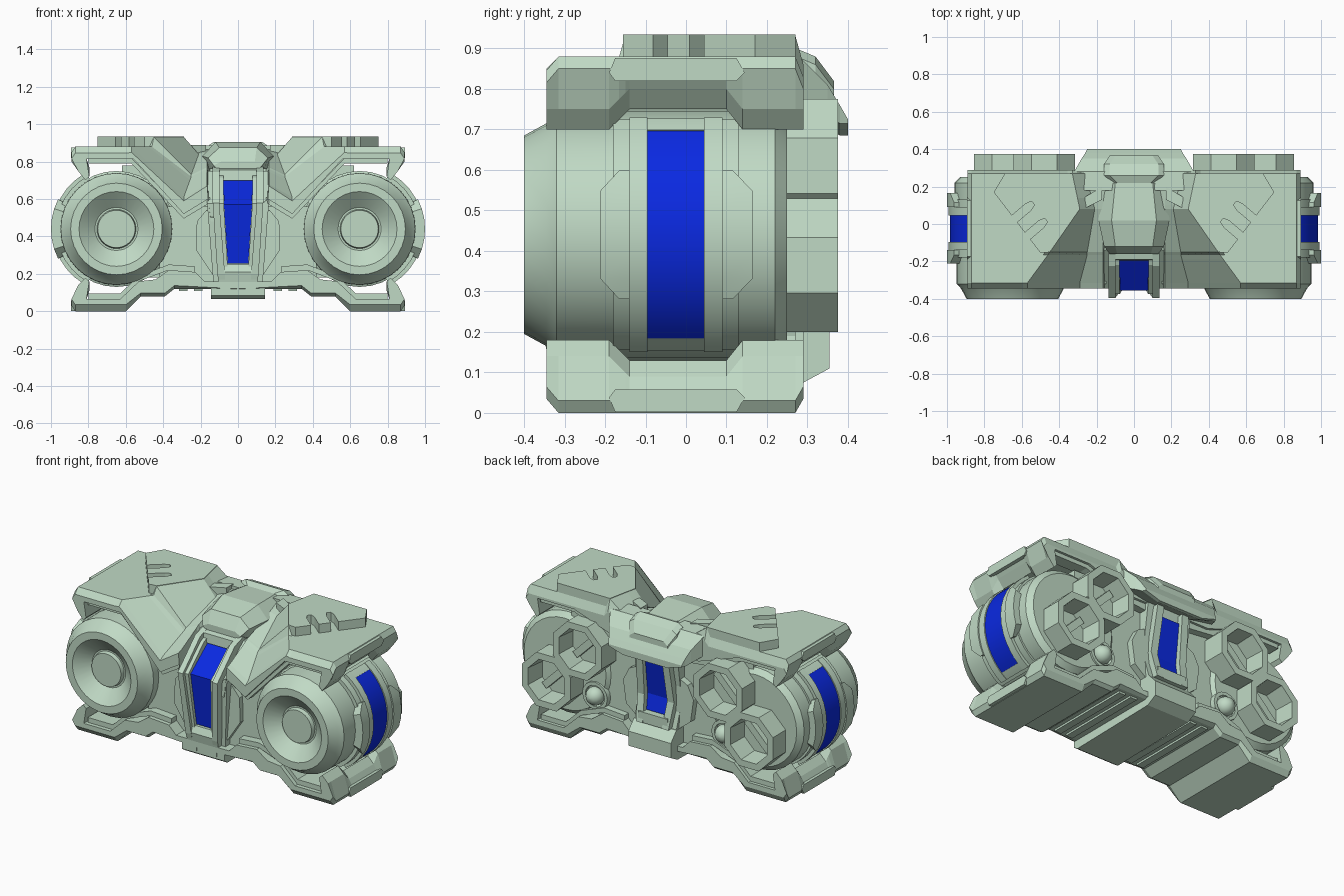
import bpy, bmesh, math

def material(name, rgb):
    m = bpy.data.materials.new(name)
    m.diffuse_color = (*rgb, 1)
    return m

SAGE = material("sage_green", (0.53, 0.70, 0.56))
BLUE = material("glow_blue", (0.003, 0.022, 0.76))
CX, CZ = 0.65, 0.44          # drum axis

def loft(name, rings, mat=SAGE, mirror=False, smooth=False):
    """Skin equal-length closed rings and cap both ends."""
    bm = bmesh.new()
    vs = [[bm.verts.new(p) for p in r] for r in rings]
    n = len(vs[0])
    for a, b in zip(vs, vs[1:]):
        for i in range(n):
            j = (i + 1) % n
            bm.faces.new((a[i], a[j], b[j], b[i]))
    bm.faces.new(vs[0])
    bm.faces.new(vs[-1][::-1])
    bmesh.ops.recalc_face_normals(bm, faces=bm.faces)
    me = bpy.data.meshes.new(name)
    bm.to_mesh(me)
    bm.free()
    me.materials.append(mat)
    ob = bpy.data.objects.new(name, me)
    bpy.context.collection.objects.link(ob)
    if mirror:
        ob.modifiers.new("Mirror", 'MIRROR').use_clip = False
    if smooth:
        bpy.ops.object.select_all(action='DESELECT')
        ob.select_set(True)
        bpy.context.view_layer.objects.active = ob
        bpy.ops.object.shade_smooth_by_angle(angle=math.radians(25))
    return ob

def prism_y(name, pts, y0, y1, **k):
    return loft(name, [[(x, y, z) for x, z in pts] for y in (y0, y1)], **k)

def prism_z(name, pts, z0, z1, **k):
    return loft(name, [[(x, y, z) for x, y in pts] for z in (z0, z1)], **k)

def prism_x(name, pts, x0, x1, **k):
    return loft(name, [[(x, y, z) for y, z in pts] for x in (x0, x1)], **k)

def box(name, x0, x1, y0, y1, z0, z1, **k):
    return prism_y(name, [(x0, z0), (x1, z0), (x1, z1), (x0, z1)], y0, y1, **k)

def lathe(name, prof, cx, cz, n, turn=0.0, smooth=True):
    """Spin (y, radius) pairs about an axis along y, on both sides."""
    ang = [turn + 2 * math.pi * i / n for i in range(n)]
    return loft(name, [[(cx + r * math.cos(a), y, cz + r * math.sin(a)) for a in ang]
                       for y, r in prof], mirror=True, smooth=smooth)

def arc(name, keys, r0, r1, mat=SAGE, smooth=True):
    """Curved plate on the drum rim; keys are (degrees, y0, y1)."""
    rings = []
    for d, y0, y1 in keys:
        c, s = math.cos(math.radians(d)), math.sin(math.radians(d))
        rings.append([(CX + r * c, y, CZ + r * s)
                      for r, y in ((r0, y0), (r1, y0), (r1, y1), (r0, y1))])
    return loft(name, rings, mat, True, smooth)

def strip(name, path, depth, mat=SAGE, mirror=False):
    """Slab following (y, z, x0, x1) stations."""
    return loft(name, [[(a, y, z), (b, y, z), (b, y + depth, z), (a, y + depth, z)]
                       for y, z, a, b in path], mat, mirror)

def ribbon(name, pts, t, y0, y1):
    return prism_y(name, pts + [(x, z + t) for x, z in reversed(pts)], y0, y1, mirror=True)

# ---- side drums with dished front
lathe("drum", [(0.25, 0.28), (0.22, 0.31), (-0.17, 0.31), (-0.175, 0.30), (-0.32, 0.298),
               (-0.345, 0.275), (-0.40, 0.245), (-0.40, 0.20), (-0.33, 0.115), (-0.33, 0.105),
               (-0.355, 0.10), (-0.355, 0.09)], CX, CZ, 32)

# ---- rim plates and blue rim windows
def span(a, b, y0, y1, n=12):
    return [(a + (b - a) * i / n, y0, y1) for i in range(n + 1)]
arc("rim_plate", span(-62, 62, -0.18, 0.13), 0.28, 0.322)
arc("rim_window", span(-50, 50, -0.095, 0.045, 16), 0.328, 0.335, BLUE)
for y0, y1 in ((-0.14, -0.095), (0.045, 0.09)):
    arc("rim_window_rail", span(-58, 58, y0, y1), 0.30, 0.342)
for a in (50, -58):
    arc("rim_window_end", span(a, a + 8, -0.10, 0.05, 3), 0.30, 0.338)
arc("rim_grip_front", [(-27, -0.165, -0.14)] + span(-18, 18, -0.212, -0.14, 4) + [(27, -0.165, -0.14)], 0.29, 0.35)
arc("rim_grip_back", [(-27, 0.09, 0.115)] + span(-18, 18, 0.09, 0.165, 4) + [(27, 0.09, 0.115)], 0.29, 0.35)

# ---- core between the drums
box("core", -0.42, 0.42, -0.27, 0.23, 0.14, 0.56)
box("back_plate", -0.62, 0.62, 0.0, 0.23, 0.18, 0.78)
prism_y("cheek", [(0.10, 0.56), (0.17, 0.54), (0.22, 0.48), (0.225, 0.33), (0.14, 0.20), (0.10, 0.20)],
        -0.30, -0.2, mirror=True)

# ---- upper shell, skinned along y: (y, Ax, Az, Bx, Bz, edge of middle, middle, under_B, under_middle, top)
KEYS = [(-0.345, 0.57, 0.85, 0.29, 0.59, 0.67, 0.50, 0.52, 0.60, 0.845),
        (-0.315, 0.57, 0.88, 0.29, 0.61, 0.68, 0.52, 0.52, 0.60, 0.88),
        (-0.165, 0.46, 0.88, 0.25, 0.72, 0.76, 0.64, 0.60, 0.64, 0.88),
        (-0.15, 0.45, 0.932, 0.25, 0.73, 0.77, 0.70, 0.60, 0.64, 0.88),
        (0.08, 0.29, 0.932, 0.21, 0.84, 0.85, 0.85, 0.70, 0.70, 0.88),
        (0.27, 0.33, 0.932, 0.26, 0.88, 0.88, 0.88, 0.72, 0.72, 0.88),
        (0.29, 0.33, 0.86, 0.26, 0.84, 0.84, 0.84, 0.72, 0.72, 0.83)]
LIPS = [(-0.345, 0.70), (-0.19, 0.70), (-0.14, 0.75), (0.10, 0.75), (0.14, 0.70), (0.29, 0.70)]

def lookup(table, y):
    for a, b in zip(table, table[1:]):
        if y <= b[0]:
            t = (y - a[0]) / (b[0] - a[0])
            return [p + (q - p) * t for p, q in zip(a[1:], b[1:])]

ys = sorted({k[0] for k in KEYS} | {k[0] for k in LIPS})
rings = []
for y in ys:
    ax, az, bx, bz, c, mid, ub, uc, top = lookup(KEYS, y)
    lip = lookup(LIPS, y)[0]
    low = min(uc, mid - 0.02)
    pts = [(0, mid), (0.15, mid), (0.165, c), (bx, bz), (ax, az), (ax + 0.025, top), (0.87, top),
           (0.89, top - 0.03), (0.855, lip + 0.05), (0.815, lip), (0.795, lip + 0.02), (0.81, 0.815),
           (0.56, 0.815), (0.29, ub), (0.16, uc), (0.145, low), (0, low)]
    rings.append([(x, y, z) for x, z in pts])
loft("upper_shell", rings, mirror=True)
ribbon("upper_inner_lip", [(0.80, 0.79), (0.57, 0.79), (0.29, 0.495), (0.15, 0.58)], 0.03, -0.32, -0.26)
ribbon("upper_back_lip", [(0.80, 0.79), (0.57, 0.79), (0.34, 0.70), (0.15, 0.68)], 0.04, 0.2, 0.275)

# ---- lower shell
rings = []
for y in ys:
    lip = 0.88 - lookup(LIPS, y)[0]
    b = 0.035 if y in (ys[0], ys[-1]) else 0.0
    pts = [(0, 0.12), (0.34, 0.12 + b / 2), (0.39, 0.08 + b / 2), (0.52, 0.08 + b / 2), (0.60, b), (0.87, b),
           (0.89, b + 0.03), (0.855, lip - 0.04), (0.815, lip), (0.795, lip - 0.02), (0.81, 0.065), (0.63, 0.065),
           (0.53, 0.16), (0.44, 0.17), (0.37, 0.22), (0.23, 0.21), (0.18, 0.16), (0, 0.16)]
    rings.append([(x, y, z) for x, z in pts])
loft("lower_shell", rings, mirror=True)
ribbon("lower_inner_lip", [(0.80, 0.065), (0.63, 0.065), (0.53, 0.16), (0.37, 0.22), (0.23, 0.21)], 0.03, -0.32, 0.27)
for x in (0.19, 0.27):
    box("underside_rib", x, x + 0.045, -0.30, 0.25, 0.108, 0.14, mirror=True)

# ---- shell side pads
for s, z in ((1, 0.82), (-1, 0.058)):
    prism_x("side_pad", [(-0.19, z + s * 0.02), (-0.175, z), (0.125, z), (0.145, z + s * 0.02),
                         (0.125, z + s * 0.056), (-0.175, z + s * 0.056)], 0.84, 0.892, mirror=True)

# ---- slotted plates on top
p, q = (0.50, -0.155), (0.75, 0.17)
outline = [(0.33, 0.27), (0.29, 0.08), (0.45, -0.15), p]
for f in (0.28, 0.56):
    for g, d in ((-0.055, 0), (-0.055, 0.75), (-0.03, 1), (0.03, 1), (0.055, 0.75), (0.055, 0)):
        outline.append((p[0] + (q[0] - p[0]) * (f + g) - 0.10 * d, p[1] + (q[1] - p[1]) * (f + g) + 0.085 * d))
outline += [q, (0.69, 0.27)]
prism_z("top_plate", outline, 0.86, 0.935, mirror=True)

# ---- central hood, rear cowl and vents
loft("hood", [[(-w, y, z0), (w, y, z0), (w + 0.02, y, zm), (t, y, z1), (-t, y, z1), (-w - 0.02, y, zm)]
              for y, w, t, z0, zm, z1 in ((-0.16, 0.11, 0.09, 0.76, 0.78, 0.80), (-0.12, 0.14, 0.10, 0.76, 0.82, 0.875),
                                          (0.02, 0.17, 0.12, 0.76, 0.83, 0.905), (0.22, 0.15, 0.10, 0.8, 0.85, 0.89))])
loft("rear_cowl", [[(-w, y, zt), (w, y, zt), (w, y, zb), (0.15, y, zb - 0.03), (-0.15, y, zb - 0.03), (-w, y, zb)]
                   for y, zt, w, zb in ((0.18, 0.885, 0.33, 0.77), (0.28, 0.88, 0.32, 0.76),
                                        (0.35, 0.81, 0.28, 0.73), (0.38, 0.76, 0.26, 0.715), (0.40, 0.725, 0.25, 0.715))])
loft("rear_cap", [[(-w, y, 0.76), (w, y, 0.76), (w, y, z - 0.02), (w - 0.03, y, z), (3e-2 - w, y, z), (-w, y, z - 0.02)]
                  for y, w, z in ((0.22, 0.12, 0.89), (0.26, 0.16, 0.905), (0.32, 0.16, 0.88), (0.365, 0.13, 0.82))])
prism_z("vent", [(0.17, 0.13), (0.27, 0.08), (0.27, 0.14), (0.17, 0.20)], 0.84, 0.89, mirror=True)

# ---- front visor, its body set well behind the blue window
strip("visor_body", [(-0.12, 0.74, -0.165, 0.165), (-0.315, 0.575, -0.165, 0.165), (-0.29, 0.13, -0.13, 0.13)], 0.14)
strip("visor_window", [(-0.18, 0.70, -0.078, 0.078), (-0.355, 0.57, -0.075, 0.075),
                       (-0.325, 0.255, -0.055, 0.055)], 0.008, BLUE)
strip("visor_rail", [(-0.15, 0.77, 0.10, 0.135), (-0.225, 0.745, 0.10, 0.135), (-0.395, 0.58, 0.10, 0.135),
                     (-0.355, 0.20, 0.07, 0.11), (-0.335, 0.12, 0.07, 0.10)], 0.12, mirror=True)
strip("visor_step", [(-0.17, 0.735, 0.078, 0.10), (-0.22, 0.715, 0.078, 0.10), (-0.375, 0.575, 0.076, 0.10),
                     (-0.34, 0.23, 0.055, 0.08)], 0.10, mirror=True)
strip("visor_outer_step", [(-0.14, 0.75, 0.13, 0.17), (-0.345, 0.575, 0.13, 0.165), (-0.31, 0.13, 0.09, 0.13)], 0.1, mirror=True)
strip("visor_brow", [(-0.13, 0.77, -0.11, 0.11), (-0.19, 0.755, -0.11, 0.11), (-0.195, 0.70, -0.10, 0.10)], 0.06)
strip("visor_sill", [(-0.335, 0.25, -0.08, 0.08), (-0.355, 0.21, -0.10, 0.10), (-0.34, 0.13, -0.10, 0.10)], 0.12)

# ---- keel under the middle, with small feet
prism_x("keel", [(-0.31, 0.065), (-0.34, 0.085), (-0.34, 0.14), (0.2, 0.26), (0.30, 0.26), (0.355, 0.20),
                 (0.355, 0.11), (0.29, 0.075)], -0.145, 0.145)
box("keel_foot", 0.04, 0.095, -0.345, -0.31, 0.10, 0.13, mirror=True)

# ---- rear window
strip("rear_body", [(0.30, 0.72, -0.15, 0.15), (0.255, 0.42, -0.15, 0.15), (0.30, 0.24, -0.14, 0.14)], -0.12)
strip("rear_window", [(0.306, 0.66, -0.065, 0.065), (0.266, 0.42, -0.075, 0.075), (0.292, 0.33, -0.065, 0.065)], -0.008, BLUE)
strip("rear_rail", [(0.335, 0.71, 0.065, 0.11), (0.295, 0.42, 0.078, 0.125), (0.33, 0.26, 0.065, 0.11)], -0.10, mirror=True)
box("rear_sill", -0.10, 0.10, 0.22, 0.325, 0.26, 0.325)
prism_y("rear_cheek", [(0.12, 0.58), (0.20, 0.54), (0.24, 0.46), (0.22, 0.32), (0.12, 0.24)], 0.2, 0.27, mirror=True)

# ---- octagonal rear thrusters and ball joints
R = 1 / math.cos(math.pi / 8)
for x, z in ((0.48, 0.61), (0.69, 0.365)):
    lathe("thruster", [(0.15, 0.165 * R), (0.375, 0.165 * R), (0.375, 0.125 * R), (0.25, 0.115 * R)],
          x, z, 8, math.pi / 8, smooth=False)
    prism_y("thruster_vane", [(x - 0.09, z + 0.06), (x - 0.06, z + 0.09), (x + 0.09, z - 0.06), (x + 0.06, z - 0.09)],
            0.24, 0.29, mirror=True)
lathe("ball_socket", [(0.2, 0.09), (0.26, 0.085), (0.26, 0.065), (0.24, 0.06)], 0.44, 0.30, 16)
lathe("ball_joint", [(0.255 - 0.055 * math.cos(a), max(0.055 * math.sin(a), 0.002))
                     for a in [math.pi * i / 8 for i in range(9)]], 0.44, 0.30, 16)
